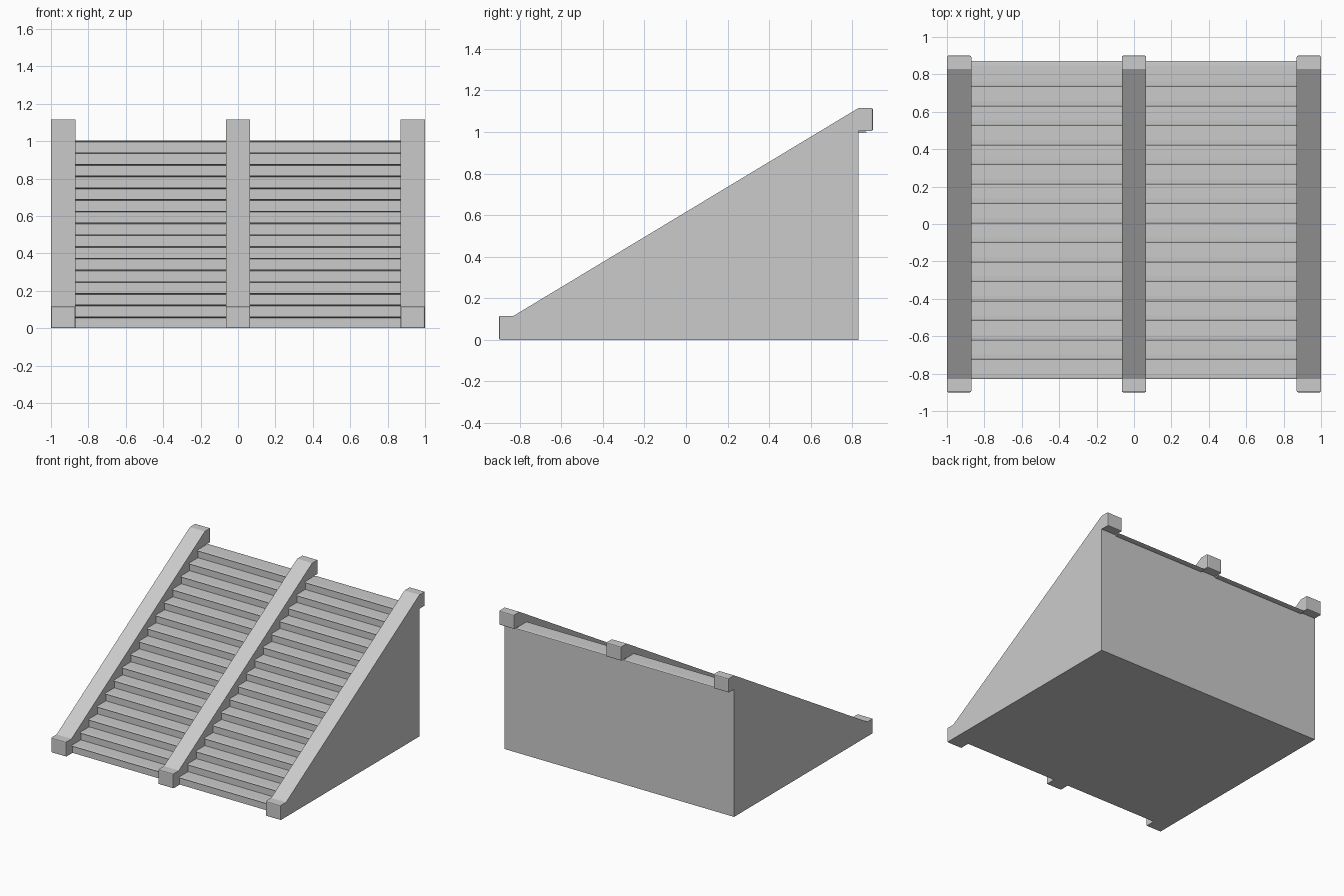
import bpy, bmesh, math

if "Cube" in bpy.data.objects:
    bpy.data.objects.remove(bpy.data.objects["Cube"])

STEPS = 16
RUN, RISE = 0.1042, 0.0627
FRONT, BACK = -0.83, 0.83


def add_profile(bm, profile, x0, x1):
    """Extrude a closed (y, z) outline along x."""
    face = bm.faces.new([bm.verts.new((x0, y, z)) for y, z in profile])
    ext = bmesh.ops.extrude_face_region(bm, geom=[face])
    verts = [v for v in ext["geom"] if isinstance(v, bmesh.types.BMVert)]
    bmesh.ops.translate(bm, verts=verts, vec=(x1 - x0, 0, 0))


def finish(bm, name):
    bmesh.ops.recalc_face_normals(bm, faces=bm.faces)
    mesh = bpy.data.meshes.new(name)
    bm.to_mesh(mesh)
    bm.free()
    obj = bpy.data.objects.new(name, mesh)
    bpy.context.collection.objects.link(obj)
    return obj


# Three sloping stringers with square end caps
stringer_profile = [(-0.9, 0), (BACK, 0), (BACK, 1.005), (0.9, 1.005),
                    (0.9, 1.115), (BACK, 1.115), (FRONT, 0.115), (-0.9, 0.115)]
for name, x0, x1 in (("left_stringer", -1, -0.87),
                     ("middle_stringer", -0.065, 0.065),
                     ("right_stringer", 0.87, 1)):
    bm = bmesh.new()
    add_profile(bm, stringer_profile, x0, x1)
    caps = [e for e in bm.edges if all(abs(v.co.y) > 0.89 for v in e.verts)]
    bmesh.ops.bevel(bm, geom=caps, offset=0.007, segments=2,
                    profile=0.5, affect='EDGES')
    finish(bm, name)

# Solid stepped body and thin rounded treads in the two bays
stairs = [(FRONT + 0.012, 0)]
for k in range(STEPS):
    y = FRONT + 0.012 + k * RUN
    z = (k + 1) * RISE - 0.004
    stairs += [(y, z), (min(y + RUN, BACK), z)]
stairs.append((BACK, 0))


def tread_profile(y0, top, length=RUN + 0.035, cap=0.028, half=0.004):
    pts = []
    for centre, start in ((y0 + length - cap, -90), (y0 + cap, 90)):
        for i in range(5):
            a = math.radians(start + i * 45)
            pts.append((centre + cap * math.cos(a), top - half + half * math.sin(a)))
    return pts


for side, x0, x1 in (("left", -0.87, -0.065), ("right", 0.065, 0.87)):
    bm = bmesh.new()
    add_profile(bm, stairs, x0, x1)
    finish(bm, side + "_stair_body")
    bm = bmesh.new()
    for k in range(STEPS):
        add_profile(bm, tread_profile(FRONT + k * RUN, (k + 1) * RISE), x0, x1)
    finish(bm, side + "_treads")
